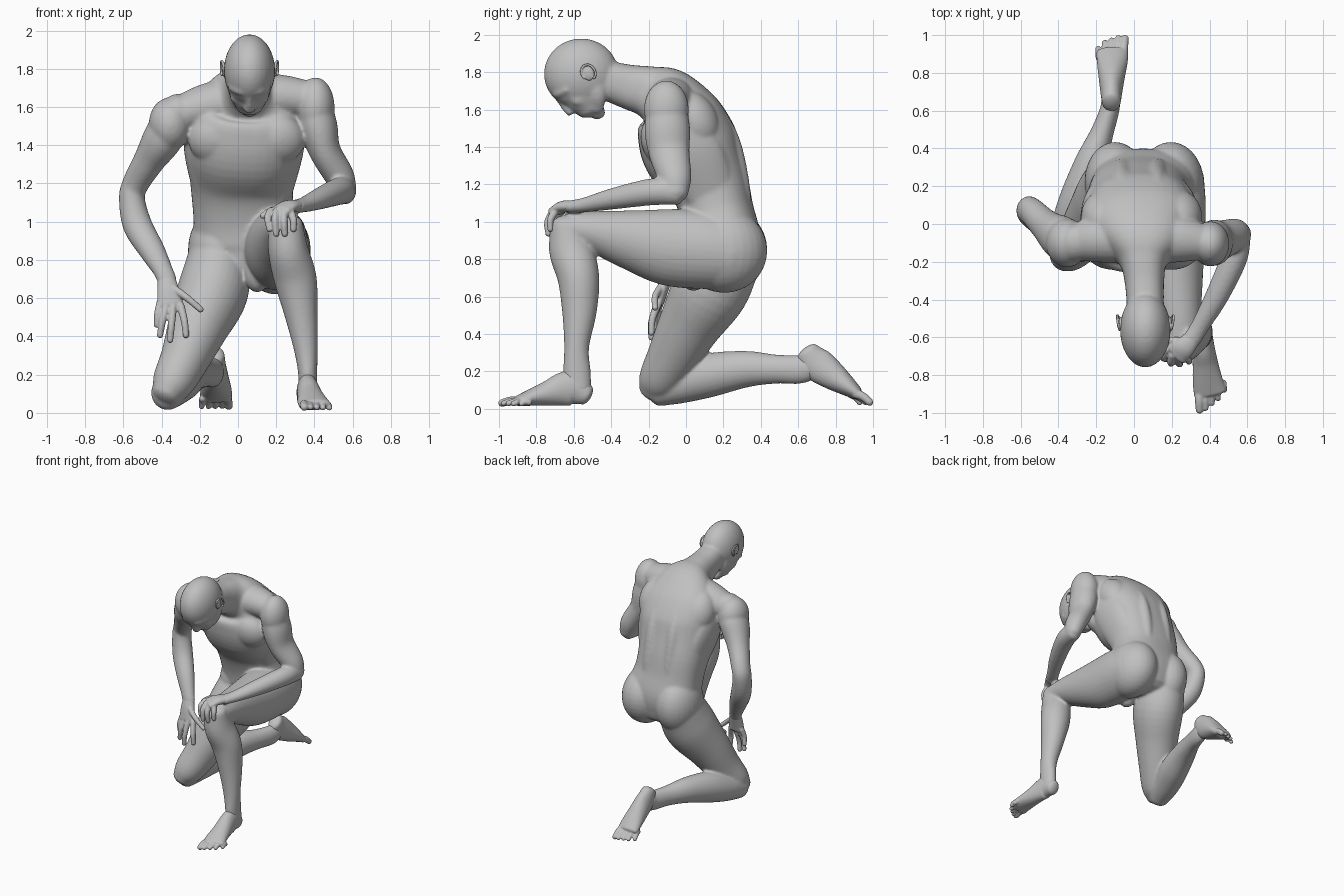
import bpy, bmesh, math
from mathutils import Vector, Matrix

skin = bpy.data.materials.new("grey_clay")
skin.diffuse_color = (0.53, 0.53, 0.53, 1)


def spline(st, sub):
    """Catmull-Rom through stations of any width."""
    st = [Vector(s) for s in st]
    out = []
    for i in range(len(st) - 1):
        p1, p2 = st[i], st[i + 1]
        p0 = st[i - 1] if i else p1 * 2 - p2
        p3 = st[i + 2] if i + 2 < len(st) else p2 * 2 - p1
        for k in range(sub):
            t = k / sub
            out.append(0.5 * (2 * p1 + (p2 - p0) * t + (2 * p0 - 5 * p1 + 4 * p2 - p3) * t * t
                              + (3 * p1 - p0 - 3 * p2 + p3) * t ** 3))
    return out + [st[-1]]


def loft(bm, stations, ref=(1, 0, 0), cap=0.6, power=2.0, n=24, sub=5):
    """Closed tube; a station is x, y, z, half width along ref, half depth."""
    pts = spline(stations, sub)
    pos = [Vector(p[:3]) for p in pts]
    last = len(pts) - 1
    rings = []
    for i, p in enumerate(pts):
        tan = (pos[min(i + 1, last)] - pos[max(i - 1, 0)]).normalized()
        side = (Vector(ref) - tan * tan.dot(Vector(ref))).normalized()
        steps = [(0, 1)]
        dome = [(math.sin(q) * cap * min(p[3], p[4]), math.cos(q)) for q in (0.4, 0.8, 1.15, 1.45)]
        if i == 0:
            steps = [(-d, s) for d, s in reversed(dome)] + steps
        if i == last:
            steps = steps + dome
        for d, s in steps:
            ring = []
            for k in range(n):
                c, w = math.cos(2 * math.pi * k / n), math.sin(2 * math.pi * k / n)
                u = math.copysign(abs(c) ** (2 / power), c) * p[3] * s
                v = math.copysign(abs(w) ** (2 / power), w) * p[4] * s
                ring.append(bm.verts.new(pos[i] + tan * d + side * u + tan.cross(side) * v))
            rings.append(ring)
    for a, b in zip(rings, rings[1:]):
        for k in range(n):
            bm.faces.new((a[k], a[(k + 1) % n], b[(k + 1) % n], b[k]))
    bm.faces.new(rings[0])
    bm.faces.new(rings[-1])


def blob(bm, c, r, tilt=0):
    m = Matrix.Translation(c) @ Matrix.Rotation(tilt, 4, 'X') @ Matrix.Diagonal((*r, 1))
    bmesh.ops.create_uvsphere(bm, u_segments=28, v_segments=18, radius=1, matrix=m)


def digit(bm, pts, r):
    loft(bm, [(*p, r * (1 - 0.1 * i), r * (1 - 0.1 * i)) for i, p in enumerate(pts)],
         ref=(0.9, 0.3, 0.1), cap=0.9, n=12, sub=3)


def finish(bm, name, voxel, rounds):
    """Fuse overlapping volumes into one skin and relax the creases."""
    bmesh.ops.recalc_face_normals(bm, faces=bm.faces)
    me = bpy.data.meshes.new(name)
    bm.to_mesh(me)
    bm.free()
    ob = bpy.data.objects.new(name, me)
    bpy.context.collection.objects.link(ob)
    me.materials.append(skin)
    bpy.ops.object.select_all(action='DESELECT')
    bpy.context.view_layer.objects.active = ob
    ob.select_set(True)
    m = ob.modifiers.new("fuse", 'REMESH')
    m.mode, m.voxel_size = 'VOXEL', voxel
    s = ob.modifiers.new("relax", 'SMOOTH')
    s.factor, s.iterations = 0.5, rounds
    bpy.ops.object.modifier_apply(modifier="fuse")
    bpy.ops.object.modifier_apply(modifier="relax")
    bpy.ops.object.shade_smooth()


# ---- torso and neck
body = bmesh.new()
loft(body, [(.05, .2, .78, .25, .18), (.05, .2, .9, .285, .2), (.03, .168, 1.05, .265, .195),
            (.02, .12, 1.21, .27, .215), (.03, .03, 1.38, .3, .262), (.04, -.04, 1.54, .31, .24),
            (.05, -.11, 1.65, .23, .185), (.05, -.2, 1.695, .13, .14),
            (.055, -.3, 1.72, .105, .12), (.06, -.42, 1.755, .098, .105)], power=2.35, n=40)
# shoulder girdle
loft(body, [(-.35, -.1, 1.55, .09, .08), (-.17, -.08, 1.60, .125, .12), (.05, -.08, 1.64, .13, .13),
            (.22, -.08, 1.655, .125, .115), (.39, -.1, 1.64, .09, .09)], ref=(0, 1, 0), cap=.9)
for s in (-1, 1):
    blob(body, (.045 + s * .15, -.135, 1.43), (.155, .105, .14), .3)        # chest muscle
    blob(body, (.04 + s * .19, .045, 1.54), (.13, .125, .17), .5)           # shoulder blade
    loft(body, [(.035 + s * .26, -.03, 1.5, .06, .12), (.03 + s * .24, .05, 1.36, .07, .15),
                (.025 + s * .19, .13, 1.16, .07, .14)])                     # side back muscle
    loft(body, [(.045 + s * .09, .2, .95, .09, .16), (.03 + s * .09, .2, 1.2, .08, .14),
                (.03 + s * .09, .12, 1.42, .08, .165), (.04 + s * .08, 0, 1.62, .06, .14)])  # spine muscle
blob(body, (.195, .205, .845), (.178, .23, .225))                           # left buttock
blob(body, (-.1, .225, .85), (.162, .21, .225))                             # right buttock
blob(body, (.1, .04, .73), (.065, .08, .1))                                 # groin

# ---- legs
loft(body, [(.2, .25, .83, .17, .19), (.205, .1, .85, .175, .21), (.21, -.1, .865, .165, .205),
            (.225, -.3, .905, .14, .16), (.24, -.48, .945, .115, .115),
            (.25, -.62, .965, .095, .085)], n=32)
loft(body, [(.25, -.645, .985, .09, .085), (.262, -.615, .85, .105, .118), (.3, -.575, .7, .112, .112),
            (.33, -.57, .52, .088, .093), (.355, -.585, .33, .062, .067),
            (.365, -.583, .2, .05, .074), (.365, -.575, .1, .05, .07)])
loft(body, [(-.1, .22, .82, .16, .19), (-.13, .13, .64, .185, .205), (-.21, .02, .45, .158, .168),
            (-.28, -.07, .28, .128, .138), (-.34, -.138, .16, .11, .115),
            (-.375, -.165, .095, .08, .09)], n=32)
loft(body, [(-.372, -.155, .1, .085, .088), (-.34, -.02, .135, .1, .105), (-.29, .13, .18, .105, .117),
            (-.23, .32, .212, .086, .098), (-.17, .48, .212, .062, .078),
            (-.13, .6, .21, .052, .077), (-.122, .66, .22, .05, .07)])

# ---- arms
blob(body, (-.355, -.1, 1.51), (.112, .13, .14))                            # right shoulder cap
blob(body, (.405, -.105, 1.6), (.1, .12, .155))                             # left shoulder cap
loft(body, [(-.31, -.1, 1.59, .085, .1), (-.385, -.075, 1.45, .105, .122), (-.465, -.01, 1.32, .082, .09),
            (-.535, .06, 1.2, .07, .076), (-.555, .07, 1.12, .068, .076), (-.525, .04, .98, .077, .072),
            (-.45, -.03, .85, .068, .06), (-.39, -.085, .74, .052, .042), (-.37, -.105, .69, .052, .034)], cap=.9)
loft(body, [(.39, -.105, 1.66, .085, .1), (.42, -.1, 1.5, .1, .122), (.455, -.09, 1.37, .083, .11),
            (.53, -.06, 1.24, .077, .09), (.56, -.055, 1.16, .062, .07)], cap=.9)
loft(body, [(.56, -.045, 1.16, .06, .07), (.53, -.18, 1.16, .07, .072), (.44, -.38, 1.125, .062, .058),
            (.35, -.54, 1.09, .049, .04), (.3, -.62, 1.08, .05, .034)])

# ---- head, fused with the neck
blob(body, (.06, -.56, 1.79), (.134, .2, .19))
loft(body, [(.06, -.565, 1.76, .12, .155), (.06, -.54, 1.67, .104, .118), (.06, -.51, 1.61, .076, .08)])
blob(body, (.06, -.475, 1.585), (.046, .044, .038))                         # chin
loft(body, [(.06, -.685, 1.665, .016, .016), (.06, -.652, 1.62, .02, .02),
            (.06, -.617, 1.585, .032, .024)])                               # nose
blob(body, (.06, -.553, 1.596), (.038, .026, .02), .5)                      # lips
for s in (-1, 1):
    loft(body, [(.06 + s * .015, -.69, 1.675, .018, .018), (.06 + s * .055, -.685, 1.685, .022, .022),
                (.06 + s * .1, -.635, 1.705, .018, .018)], ref=(0, 1, 0))   # brow
    blob(body, (.06 + s * .066, -.575, 1.655), (.036, .045, .04))           # cheek
    loft(body, [(.06 + s * .09, -.49, 1.74, .025, .05), (.06 + s * .082, -.475, 1.67, .025, .045),
                (.06 + s * .045, -.475, 1.6, .025, .035)])                  # jaw
finish(body, "body", .0095, 9)

# ---- ears: a thin bowl with a raised rim
for s, side in ((-1, "right"), (1, "left")):
    ear = bmesh.new()
    cx = .06 + s * .136
    blob(ear, (cx - s * .008, -.525, 1.795), (.014, .033, .042), .5)
    rim = []
    for k in range(9):
        a = math.radians(-70 + k * 34)
        y, z = .036 * math.cos(a), .044 * math.sin(a)
        rim.append((cx + s * (.006 + .2 * y), -.522 + y * .88 - z * .48, 1.797 + y * .48 + z * .88, .007, .007))
    loft(ear, rim, n=10, sub=3)
    finish(ear, side + "_ear", .004, 2)

# ---- hands
hand = bmesh.new()
loft(hand, [(.31, -.605, 1.083, .045, .032), (.265, -.655, 1.08, .058, .032), (.225, -.69, 1.06, .065, .027)],
     ref=(.8, -.5, 0))
for knuckle, joint, tip in (
        ((.17, -.665, 1.055), (.155, -.705, 1.02), (.165, -.715, .96)),
        ((.205, -.695, 1.06), (.195, -.735, 1.01), (.2, -.735, .935)),
        ((.24, -.705, 1.06), (.24, -.74, 1.0), (.245, -.735, .935)),
        ((.275, -.7, 1.055), (.29, -.725, 1.01), (.29, -.725, .96)),
        ((.24, -.62, 1.07), (.175, -.615, 1.06), (.13, -.635, 1.03))):
    digit(hand, (knuckle, joint, tip), .021)
finish(hand, "left_hand", .006, 3)

hand = bmesh.new()
loft(hand, [(-.375, -.1, .71, .045, .032), (-.365, -.125, .64, .058, .032), (-.355, -.145, .565, .068, .027)])
for knuckle, joint, tip in (
        ((-.3, -.15, .56), (-.28, -.18, .48), (-.272, -.185, .405)),
        ((-.34, -.155, .555), (-.348, -.185, .46), (-.355, -.185, .38)),
        ((-.375, -.15, .56), (-.395, -.172, .48), (-.408, -.165, .405)),
        ((-.405, -.135, .58), (-.42, -.15, .52), (-.425, -.145, .46)),
        ((-.335, -.135, .65), (-.265, -.165, .6), (-.195, -.165, .54))):
    digit(hand, (knuckle, joint, tip), .021)
finish(hand, "right_hand", .006, 3)

# ---- feet: (heel to ball stations), big toe and little toe base and tip
feet = {
    "left_foot": ([(.358, -.535, .075, .05, .058), (.362, -.6, .108, .056, .094), (.368, -.66, .104, .06, .09),
                   (.378, -.74, .082, .068, .067), (.39, -.83, .06, .08, .045), (.402, -.895, .043, .086, .03)],
                  (.345, -.89, .04), (.347, -.985, .03), (.472, -.84, .035), (.478, -.88, .026)),
    "right_foot": ([(-.12, .65, .3, .05, .065), (-.12, .7, .24, .058, .09), (-.118, .78, .18, .07, .078),
                    (-.115, .86, .122, .082, .054), (-.115, .91, .085, .084, .037)],
                   (-.058, .91, .08), (-.048, .982, .035), (-.185, .88, .075), (-.19, .93, .032)),
}
for name, (stations, b0, b1, l0, l1) in feet.items():
    foot = bmesh.new()
    loft(foot, stations)
    for k in range(5):
        t = k / 4
        base, tip = Vector(b0).lerp(Vector(l0), t), Vector(b1).lerp(Vector(l1), t)
        tip.y += (.018 if t in (.25, .5, .75) else 0) * (1 if tip.y > 0 else -1)
        digit(foot, (base, base.lerp(tip, .5) + Vector((0, 0, .008)), tip), .026 if k == 0 else .019)
    finish(foot, name, .006, 3)
